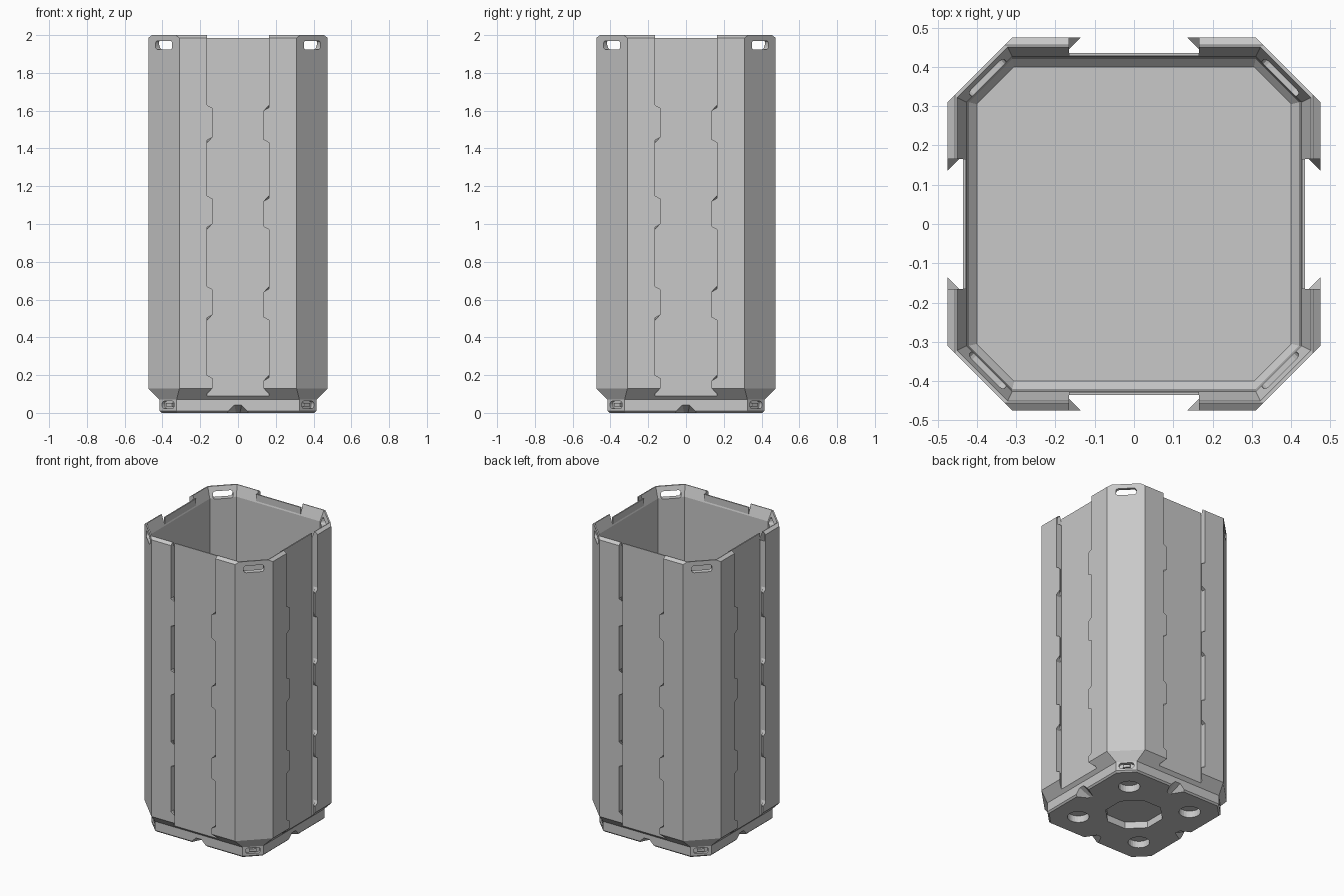
import bpy, bmesh, math
from mathutils import Matrix, Vector

cube = bpy.data.objects.get("Cube")
if cube:
    bpy.data.objects.remove(cube, do_unlink=True)

grey = bpy.data.materials.new("plain grey")
grey.use_nodes = True
GREY = (0.58, 0.58, 0.58, 1)
grey.diffuse_color = GREY
grey.node_tree.nodes["Principled BSDF"].inputs["Base Color"].default_value = GREY


def loft(name, rings, matrix=Matrix()):
    """Closed solid skinned through matching rings of points."""
    bm = bmesh.new()
    loops = [[bm.verts.new(matrix @ Vector(p)) for p in ring] for ring in rings]
    for a, b in zip(loops, loops[1:]):
        for i in range(len(a)):
            j = (i + 1) % len(a)
            bm.faces.new((a[i], a[j], b[j], b[i]))
    bm.faces.new(loops[0][::-1])
    bm.faces.new(loops[-1])
    bmesh.ops.recalc_face_normals(bm, faces=bm.faces)
    mesh = bpy.data.meshes.new(name)
    bm.to_mesh(mesh)
    bm.free()
    mesh.materials.append(grey)
    ob = bpy.data.objects.new(name, mesh)
    bpy.context.collection.objects.link(ob)
    return ob


def octagon(z, h, c):
    """Chamfered square of half width h, with flat sides of half length c."""
    return [(c, -h, z), (h, -c, z), (h, c, z), (c, h, z),
            (-c, h, z), (-h, c, z), (-h, -c, z), (-c, -h, z)]


def block(name, x, y0, y1, z0, z1, matrix):
    ring = [(-x, z0), (x, z0), (x, z1), (-x, z1)]
    return loft(name, [[(a, y, b) for a, b in ring] for y in (y0, y1)], matrix)


def slot(width, height, radius, z, y0, y1, matrix):
    """Rounded rectangular cutter."""
    pts = []
    for k, (sx, sz) in enumerate(((1, 1), (-1, 1), (-1, -1), (1, -1))):
        for s in range(4):
            a = math.radians(90 * k + 30 * s)
            pts.append((sx * (width / 2 - radius) + radius * math.cos(a),
                        z + sz * (height / 2 - radius) + radius * math.sin(a)))
    return loft("cutter", [[(x, y, b) for x, b in pts] for y in (y0, y1)], matrix)


def cylinder(x, y, r, n, z0, z1):
    turn = math.pi / n
    return loft("cutter", [[(x + r * math.cos(turn * (2 * i + 1)),
                             y + r * math.sin(turn * (2 * i + 1)), z)
                            for i in range(n)] for z in (z0, z1)])


def cut(target, cutter):
    mod = target.modifiers.new("cut", "BOOLEAN")
    mod.operation, mod.solver, mod.object = "DIFFERENCE", "EXACT", cutter
    cutter.hide_render = True
    bpy.context.view_layer.objects.active = target
    bpy.ops.object.modifier_apply(modifier=mod.name)
    bpy.data.objects.remove(cutter, do_unlink=True)


# Container: foot, flared shoulder, walls, bevelled rim and hollow inside
body = loft("container_body", [octagon(*r) for r in (
    (0, .405, .32), (.01, .415, .325), (.07, .415, .325), (.13, .475, .31),
    (1.985, .475, .31), (2, .455, .33), (2, .45, .322),
    (1.93, .426, .31), (.09, .42, .31), (.07, .40, .305))])

# Outline of one side channel, with tabs reaching in at intervals
WIDE, TAB = .165, .135
tabs = [(.04, .17), (.52, .64), (1.0, 1.12), (1.46, 1.6)]
edge = [(WIDE, 0)]
for low, high in tabs:
    edge += [(WIDE, low - .03), (TAB, low), (TAB, high), (WIDE, high + .03)]
edge.append((WIDE, 2.1))


def channel_ring(y):
    """Tabs are undercut, so they narrow the channel only near the surface."""
    t = max(0, (y - .445) / .03)
    side = [(WIDE - (WIDE - x) * t, z) for x, z in edge]
    return [(x, -y, z) for x, z in side] + [(-x, -y, z) for x, z in reversed(side)]


for q in range(4):
    turn = Matrix.Rotation(q * math.pi / 2, 4, "Z")
    diagonal = Matrix.Rotation((q + .5) * math.pi / 2, 4, "Z")
    # Side channel, and the lower rim above it
    cut(body, loft("cutter", [channel_ring(y) for y in (.435, .445, .5)], turn))
    cut(body, block("cutter", WIDE, -.5, -.41, 1.94, 2.1, turn))
    # Sloped notch under each side of the foot
    cut(body, loft("cutter", [
        [(-.08, -.43, -.01), (.08, -.43, -.01), (.02, -.43, .048), (-.02, -.43, .048)],
        [(-.03, -.33, -.01), (.03, -.33, -.01), (.01, -.33, -.002), (-.01, -.33, -.002)],
    ], turn))
    # Handle slot through the top corner and blind slot in the foot corner
    cut(body, slot(.125, .046, .015, 1.947, -.62, -.48, diagonal))
    cut(body, slot(.09, .038, .014, .043, -.56, -.503, diagonal))
    # Round socket underneath
    p = diagonal @ Vector((0, -.34, 0))
    cut(body, cylinder(p.x, p.y, .066, 24, -.02, .045))
    # Thin top edge of the side panel
    block("side_panel_rim", WIDE, -.435, -.427, 1.94, 1.985, turn)

# Octagonal recess under the middle
cut(body, cylinder(0, 0, .18, 8, -.02, .045))

# Small locking bar inside each foot slot
for q in range(4):
    diagonal = Matrix.Rotation((q + .5) * math.pi / 2, 4, "Z")
    block("foot_slot_bar", .022, -.518, -.5, .034, .052, diagonal)
